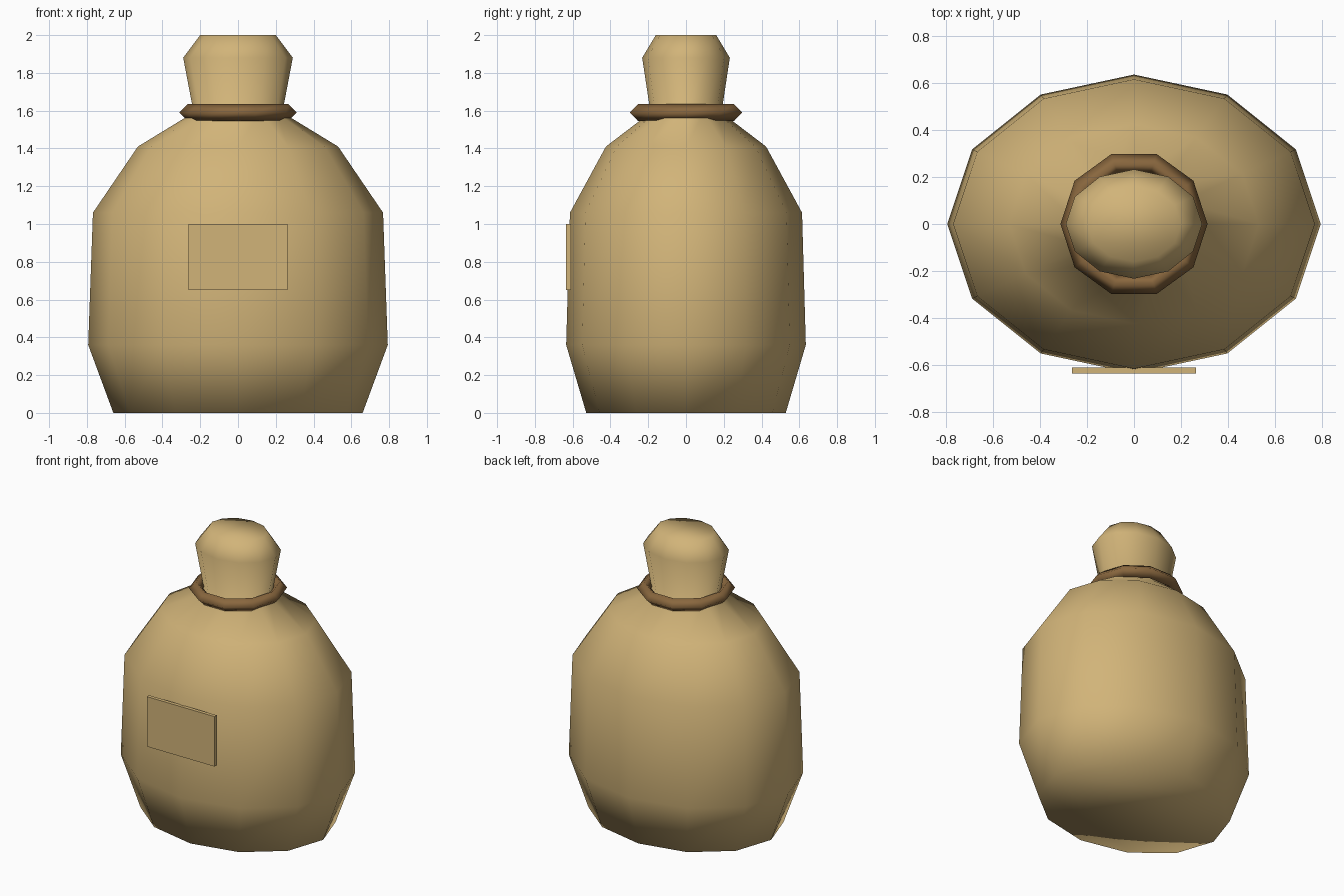
import bpy, bmesh, math

if "Cube" in bpy.data.objects:
    bpy.data.objects.remove(bpy.data.objects["Cube"])


def material(name, rgb):
    m = bpy.data.materials.new(name)
    m.diffuse_color = (*rgb, 1)
    m.use_nodes = True
    m.node_tree.nodes["Principled BSDF"].inputs["Base Color"].default_value = m.diffuse_color
    return m


cloth = material("tan cloth", (0.64, 0.455, 0.19))
rope = material("brown rope", (0.25, 0.135, 0.048))


def finish(bm, name, mat, smooth):
    bmesh.ops.recalc_face_normals(bm, faces=bm.faces)
    for f in bm.faces:
        f.smooth = smooth
    mesh = bpy.data.meshes.new(name)
    bm.to_mesh(mesh)
    bm.free()
    mesh.materials.append(mat)
    obj = bpy.data.objects.new(name, mesh)
    bpy.context.collection.objects.link(obj)
    return obj


def ring(bm, n, r, z, y_scale=1.0):
    return [bm.verts.new((r * math.cos(2 * math.pi * i / n),
                          r * y_scale * math.sin(2 * math.pi * i / n), z))
            for i in range(n)]


def bridge(bm, a, b):
    for i in range(len(a)):
        j = (i + 1) % len(a)
        bm.faces.new((a[i], a[j], b[j], b[i]))


# Sack body with gathered neck: oval 12-sided rings, capped at both ends
profile = [(0.66, 0), (0.793, 0.36), (0.768, 1.06), (0.53, 1.41),
           (0.235, 1.59), (0.29, 1.88), (0.2, 2.0)]
bm = bmesh.new()
rings = [ring(bm, 12, r, z, 0.8) for r, z in profile]
for a, b in zip(rings, rings[1:]):
    bridge(bm, a, b)
bm.faces.new(rings[0][::-1])
bm.faces.new(rings[-1])
finish(bm, "sack_body", cloth, True)

# Rope tie: 10-sided ring with a diamond section
bm = bmesh.new()
R, t, zc = 0.267, 0.045, 1.59
section = [(R + t, zc), (R, zc + t), (R - t, zc), (R, zc - t)]
rings = [ring(bm, 10, r, z) for r, z in section]
for k in range(4):
    bridge(bm, rings[k], rings[(k + 1) % 4])
finish(bm, "rope_tie", rope, True)

# Flat patch on the front
bm = bmesh.new()
bmesh.ops.create_cube(bm, size=1)
for v in bm.verts:
    v.co = (v.co.x * 0.526, v.co.y * 0.025 - 0.6225, v.co.z * 0.35 + 0.825)
finish(bm, "front_patch", cloth, False)
